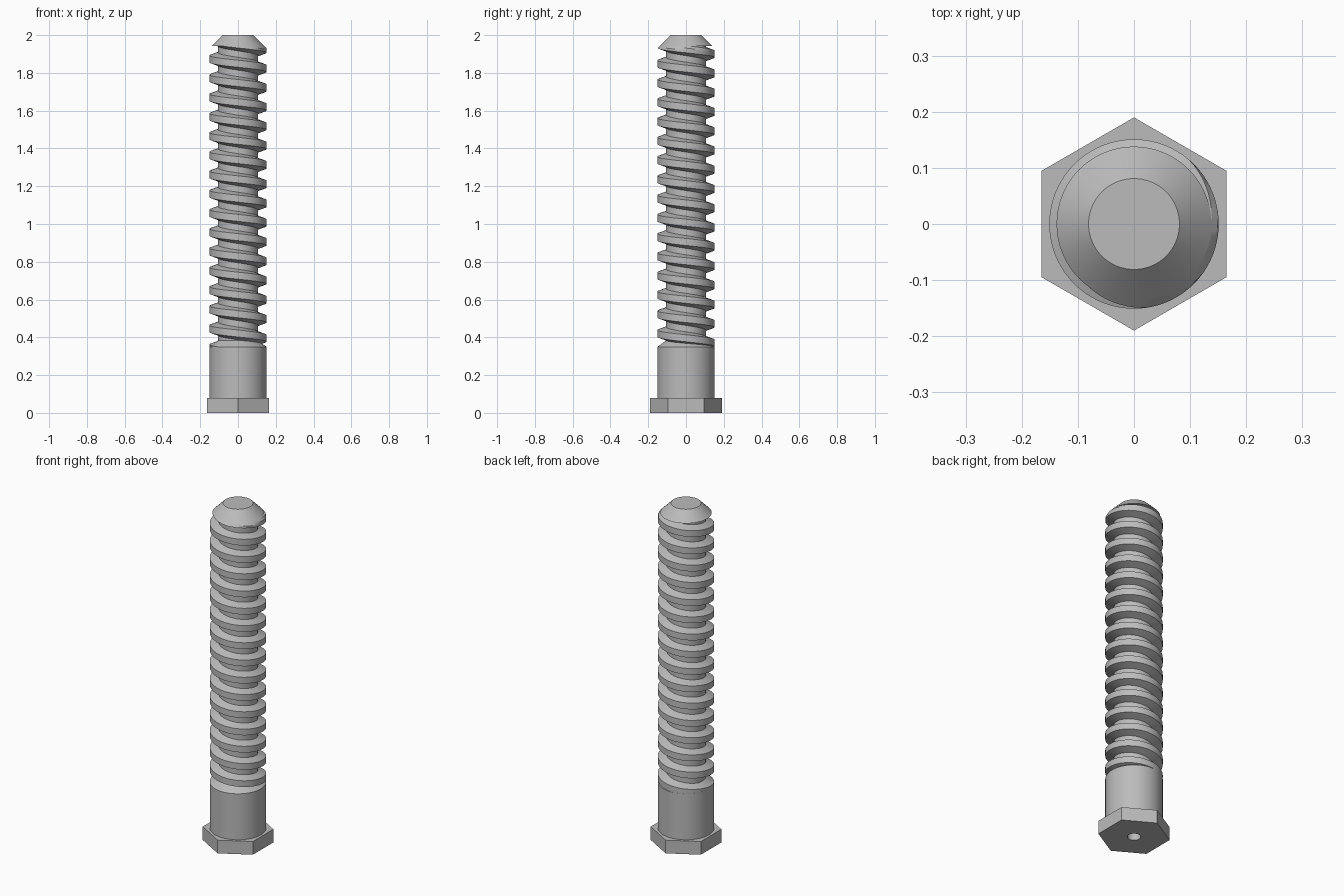
import bpy, bmesh, math

if "Cube" in bpy.data.objects:
    bpy.data.objects.remove(bpy.data.objects["Cube"])

steel = bpy.data.materials.new("steel_grey")
steel.diffuse_color = (0.5, 0.5, 0.5, 1)
steel.use_nodes = True
steel.node_tree.nodes["Principled BSDF"].inputs["Base Color"].default_value = steel.diffuse_color

CREST, ROOT = 0.151, 0.106
PITCH = 0.102
TIP_Z = 1.943                    # lower edge of the conical tip


def cone_radius(z):
    """Radius of the tip chamfer at height z."""
    return 0.081 + (2.0 - z)


def ring_mesh(name, rings, segments, angle=35):
    """Skin rings given as functions angle -> (radius, z), capped at both ends."""
    bm = bmesh.new()
    loops = []
    for ring in rings:
        loop = []
        for i in range(segments):
            a = 2 * math.pi * i / segments
            r, z = ring(a)
            loop.append(bm.verts.new((r * math.cos(a), r * math.sin(a), z)))
        loops.append(loop)
    for low, high in zip(loops, loops[1:]):
        for i in range(segments):
            j = (i + 1) % segments
            bm.faces.new((low[i], low[j], high[j], high[i]))
    bm.faces.new(loops[0][::-1])
    bm.faces.new(loops[-1])
    return finish(name, bm, angle)


def finish(name, bm, angle):
    bmesh.ops.dissolve_degenerate(bm, dist=1e-6, edges=bm.edges[:])
    bmesh.ops.recalc_face_normals(bm, faces=bm.faces[:])
    mesh = bpy.data.meshes.new(name)
    bm.to_mesh(mesh)
    bm.free()
    mesh.materials.append(steel)
    obj = bpy.data.objects.new(name, mesh)
    bpy.context.collection.objects.link(obj)
    bpy.ops.object.select_all(action='DESELECT')
    obj.select_set(True)
    bpy.context.view_layer.objects.active = obj
    bpy.ops.object.shade_smooth_by_angle(angle=math.radians(angle))
    return obj


def circle(r, z):
    return lambda a: (r, z)


def hexagon(apothem, z):
    def ring(a):
        off = (a + math.pi / 6) % (math.pi / 3) - math.pi / 6
        return apothem / math.cos(off), z
    return ring


# Hexagonal head with a blind centre hole underneath
ring_mesh("hex_head", [circle(0.035, 0.07), circle(0.035, 0.0),
                       hexagon(0.1645, 0.0), hexagon(0.1645, 0.078)], 36)

# Plain shank, tapering into the thread root
ring_mesh("shank", [circle(CREST, 0.078), circle(CREST, 0.35),
                    circle(ROOT - 0.003, 0.385)], 72, 25)

# Left-hand thread: one trapezoid tooth per turn, (offset from tooth centre, radius)
tooth = [(-0.034, ROOT), (-0.0185, CREST), (-0.006, CREST),
         (0.006, CREST), (0.0185, CREST), (0.034, ROOT)]


def thread_row(turn, offset, radius):
    def ring(a):
        z = 1.925 - PITCH * a / (2 * math.pi) + turn * PITCH + offset
        z = min(max(z, 0.34), TIP_Z + 0.006)
        return min(radius, cone_radius(z) - 0.0005, CREST - 0.0005 if z < 0.35 else 9), z
    return ring


SEG = 72
bm = bmesh.new()
rows = [thread_row(t, o, r) for t in range(-16, 3) for o, r in tooth]
columns = []
for i in range(SEG + 1):                     # last column is the seam copy, one turn lower
    a = 2 * math.pi * i / SEG
    column = []
    for row in rows:
        r, z = row(a)
        column.append(bm.verts.new((r * math.cos(a), r * math.sin(a), z)))
    columns.append(column)
for left, right in zip(columns, columns[1:]):
    for k in range(len(rows) - 1):
        bm.faces.new((left[k], right[k], right[k + 1], left[k + 1]))
bmesh.ops.remove_doubles(bm, verts=bm.verts[:], dist=1e-5)
finish("thread", bm, 25)

# Conical tip with a flat end
ring_mesh("tip", [circle(ROOT - 0.01, TIP_Z - 0.0005), circle(cone_radius(TIP_Z), TIP_Z),
                  circle(0.081, 2.0)], SEG, 25)
